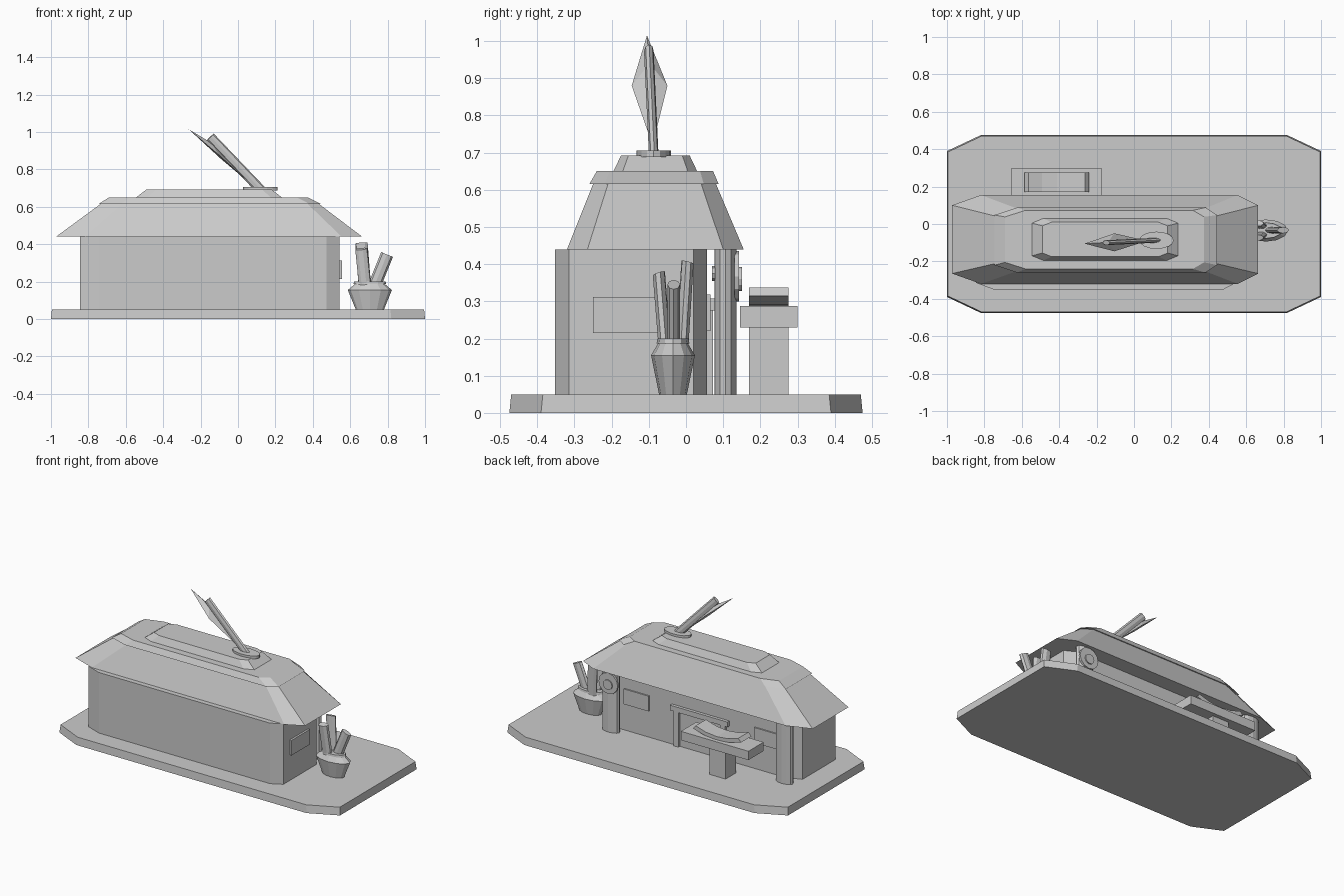
import bpy, bmesh, math
from mathutils import Vector

cube = bpy.data.objects.get("Cube")
if cube:
    bpy.data.objects.remove(cube, do_unlink=True)

grey = bpy.data.materials.new("plain grey")
grey.use_nodes = True
grey.diffuse_color = (0.6, 0.6, 0.6, 1)
grey.node_tree.nodes["Principled BSDF"].inputs["Base Color"].default_value = (0.6, 0.6, 0.6, 1)


def finish(name, bm):
    bmesh.ops.recalc_face_normals(bm, faces=bm.faces[:])
    mesh = bpy.data.meshes.new(name)
    bm.to_mesh(mesh)
    bm.free()
    mesh.materials.append(grey)
    obj = bpy.data.objects.new(name, mesh)
    bpy.context.collection.objects.link(obj)
    return obj


def loft(name, rings):
    """Closed solid through a stack of equal-length rings."""
    bm = bmesh.new()
    loops = [[bm.verts.new(p) for p in ring] for ring in rings]
    for low, high in zip(loops, loops[1:]):
        for i in range(len(low)):
            j = (i + 1) % len(low)
            bm.faces.new((low[i], low[j], high[j], high[i]))
    bm.faces.new(loops[0][::-1])
    bm.faces.new(loops[-1])
    return finish(name, bm)


def octagon(x0, x1, y0, y1, z, cx0, cx1, cy):
    """Rectangle with cut corners; separate cuts for the two ends."""
    return [(x0 + cx0, y0, z), (x1 - cx1, y0, z), (x1, y0 + cy, z), (x1, y1 - cy, z),
            (x1 - cx1, y1, z), (x0 + cx0, y1, z), (x0, y1 - cy, z), (x0, y0 + cy, z)]


def ellipse(x, y, z, r, n=12, squash=0.5):
    return [(x + r * math.cos(math.tau * i / n),
             y + r * squash * math.sin(math.tau * i / n), z) for i in range(n)]


def box(name, x0, x1, y0, y1, z0, z1):
    return loft(name, [[(x0, y0, z), (x1, y0, z), (x1, y1, z), (x0, y1, z)] for z in (z0, z1)])


def rod(name, a, b, r, n=8):
    """Slanted rod, flattened to half depth along y."""
    a, b = Vector(a), Vector(b)
    axis = Vector((b.x - a.x, 2 * (b.y - a.y), b.z - a.z))
    turn = axis.to_track_quat('Z', 'Y')
    rings = []
    for end in (a, b):
        ring = []
        for i in range(n):
            t = math.tau * i / n
            off = turn @ Vector((r * math.cos(t), r * math.sin(t), 0))
            ring.append((end.x + off.x, end.y + off.y / 2, end.z + off.z))
        rings.append(ring)
    return loft(name, rings)


def disc(name, x, z, r, y0, y1, n=12):
    """Round plate facing the back."""
    return loft(name, [[(x + r * math.cos(math.tau * i / n), y,
                         z + r * math.sin(math.tau * i / n)) for i in range(n)] for y in (y0, y1)])


def hull(name, points):
    bm = bmesh.new()
    for p in points:
        bm.verts.new(p)
    bmesh.ops.convex_hull(bm, input=bm.verts[:])
    return finish(name, bm)


# Ground slab and house body
loft("ground_slab", [octagon(-1, 1, -0.475, 0.475, 0, 0.18, 0.18, 0.085),
                     octagon(-0.995, 0.995, -0.47, 0.47, 0.05, 0.18, 0.18, 0.085)])
loft("house_walls", [octagon(-0.845, 0.544, -0.352, 0.057, z, 0.1, 0.07, 0.037)
                     for z in (0.05, 0.44)])

# Stepped roof: eave slope, small ledge, ridge step
loft("roof", [octagon(-0.973, 0.664, -0.32, 0.155, 0.44, 0.155, 0.11, 0.055),
              octagon(-0.735, 0.433, -0.25, 0.081, 0.615, 0.115, 0.06, 0.04),
              octagon(-0.745, 0.443, -0.26, 0.088, 0.615, 0.12, 0.06, 0.04),
              octagon(-0.69, 0.375, -0.24, 0.073, 0.65, 0.11, 0.06, 0.035),
              octagon(-0.545, 0.235, -0.195, 0.03, 0.65, 0.06, 0.06, 0.025),
              octagon(-0.49, 0.18, -0.175, 0.01, 0.692, 0.05, 0.05, 0.02)])

# Roof ornament: collar, shaft and leaf
loft("ornament_collar", [ellipse(0.12, -0.087, z, 0.092, 16) for z in (0.688, 0.706)])
rod("ornament_shaft", (0.135, -0.086, 0.677), (-0.148, -0.1, 0.973), 0.026)
hull("ornament_leaf", [(-0.264, -0.105, 1.015), (0.07, -0.09, 0.72),
                       (-0.105, -0.146, 0.88), (-0.105, -0.05, 0.88),
                       (-0.14, -0.098, 0.94), (-0.09, -0.098, 0.855)])

# Pot with three poles
loft("pot", [ellipse(0.705, -0.035, z, r) for z, r in
             ((0.05, 0.075), (0.155, 0.118), (0.187, 0.08), (0.187, 0.088), (0.2, 0.084))])
for side, foot, tip in (("back", (0.68, -0.012, 0.15), (0.66, 0.004, 0.405)),
                        ("middle", (0.718, -0.033, 0.15), (0.797, -0.033, 0.345)),
                        ("front", (0.682, -0.055, 0.15), (0.66, -0.073, 0.375))):
    rod(side + "_pot_pole", foot, tip, 0.034)

# Porch posts
for side, x in (("left", 0.46), ("right", -0.777)):
    loft(side + "_post", [ellipse(x, 0.106, z, 0.06) for z in (0.05, 0.44)])

# Round sign on the left post
disc("sign_peg", 0.46, 0.375, 0.02, 0.07, 0.135, 8)
disc("sign_disc", 0.455, 0.367, 0.068, 0.13, 0.143)
disc("sign_boss", 0.455, 0.36, 0.032, 0.135, 0.15)

# Wall panels
for side, x in (("left", 0.31), ("right", -0.62)):
    box(side + "_window", x - 0.088, x + 0.088, 0.05, 0.066, 0.22, 0.318)
box("end_wall_panel", 0.53, 0.557, -0.25, -0.065, 0.215, 0.312)

# Door frame
box("door_lintel", -0.35, 0.06, 0.05, 0.077, 0.275, 0.308)
for side, x in (("left", 0.022), ("right", -0.312)):
    box(side + "_door_jamb", x - 0.018, x + 0.018, 0.05, 0.072, 0.05, 0.28)

# Reading stand with an open book
box("stand_pedestal", -0.475, -0.36, 0.17, 0.275, 0.05, 0.235)
box("stand_top", -0.655, -0.173, 0.145, 0.30, 0.23, 0.287)
MID = -0.413
profile = [(0, 0.285), (0.09, 0.292), (0.172, 0.315), (0.152, 0.337), (0.08, 0.315),
           (0, 0.307), (-0.08, 0.315), (-0.152, 0.337), (-0.172, 0.315), (-0.09, 0.292)]
loft("open_book", [[(MID + x, y, z) for x, z in profile] for y in (0.17, 0.275)])
